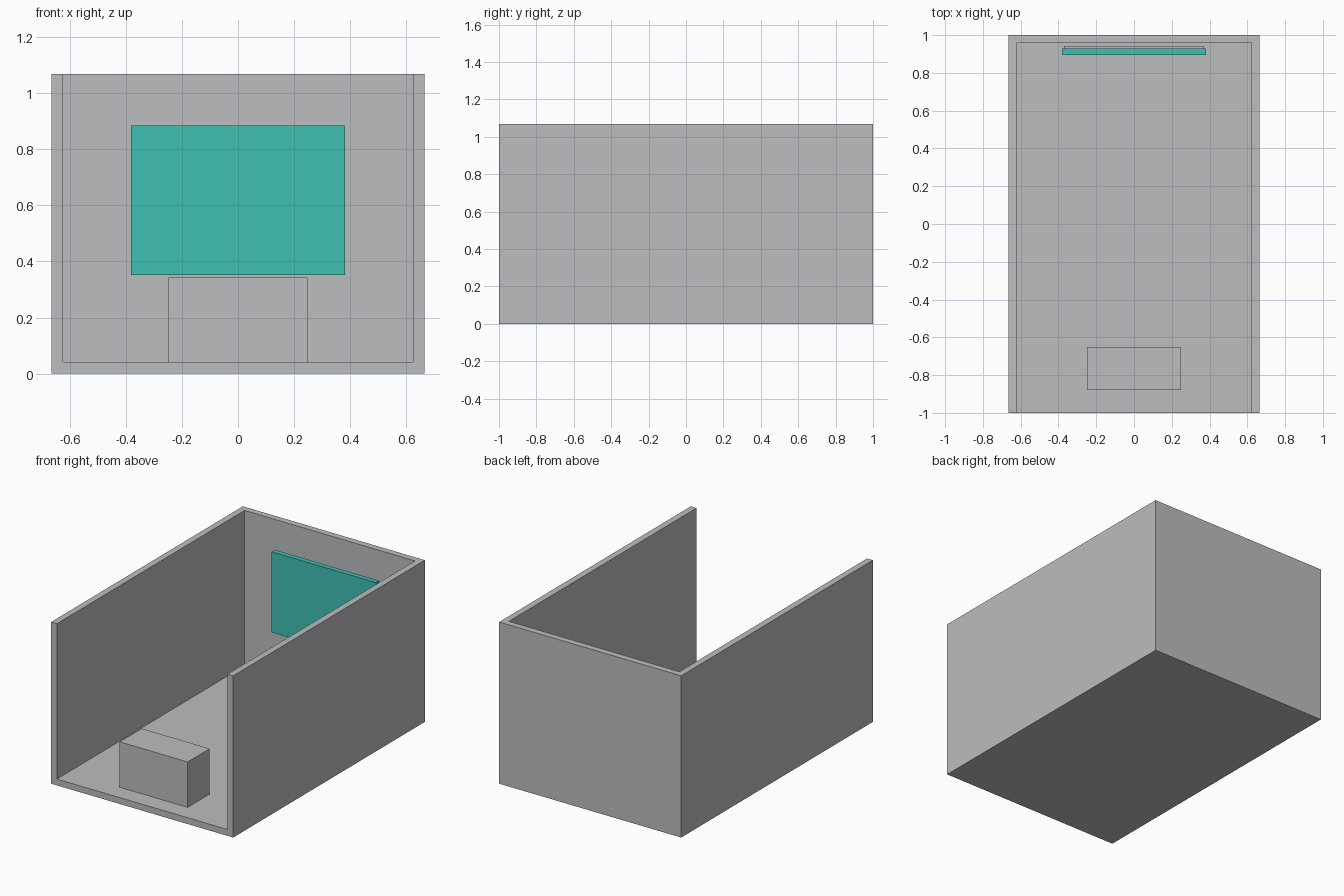
import bpy, bmesh
from mathutils import Vector

cube = bpy.data.objects.get("Cube")
if cube:
    bpy.data.objects.remove(cube, do_unlink=True)


def material(name, rgb):
    m = bpy.data.materials.new(name)
    m.use_nodes = True
    m.diffuse_color = (*rgb, 1)
    m.node_tree.nodes["Principled BSDF"].inputs["Base Color"].default_value = (*rgb, 1)
    return m


def box(name, low, high, mat, open_sides=()):
    """Box between two corners; faces whose normal is in open_sides are removed."""
    low, high = Vector(low), Vector(high)
    bm = bmesh.new()
    bmesh.ops.create_cube(bm, size=1)
    bm.normal_update()
    gone = [f for f in bm.faces if any(f.normal.dot(Vector(d)) > 0.9 for d in open_sides)]
    bmesh.ops.delete(bm, geom=gone, context='FACES')
    bmesh.ops.scale(bm, vec=high - low, verts=bm.verts)
    bmesh.ops.translate(bm, vec=(low + high) / 2, verts=bm.verts)
    mesh = bpy.data.meshes.new(name)
    bm.to_mesh(mesh)
    bm.free()
    mesh.materials.append(mat)
    ob = bpy.data.objects.new(name, mesh)
    bpy.context.collection.objects.link(ob)
    return ob


grey = material("wall grey", (0.503, 0.509, 0.527))
teal = material("screen teal", (0.052, 0.53, 0.45))

WALL = 0.042

# Room shell: floor, side walls and back wall, open at the front and top
room = box("room_shell", (-0.665, -1, 0), (0.665, 1, 1.068), grey,
           open_sides=[(0, -1, 0), (0, 0, 1)])
shell = room.modifiers.new("wall_thickness", 'SOLIDIFY')
shell.thickness = WALL
shell.offset = -1
shell.use_even_offset = True

# Desk block near the open front
box("desk", (-0.248, -0.88, WALL), (0.248, -0.65, 0.342), grey)

# Wall screen with its slightly smaller backing
box("screen", (-0.381, 0.895, 0.351), (0.381, 0.928, 0.884), teal)
box("screen_backing", (-0.37, 0.928, 0.362), (0.37, 0.942, 0.873), grey)
